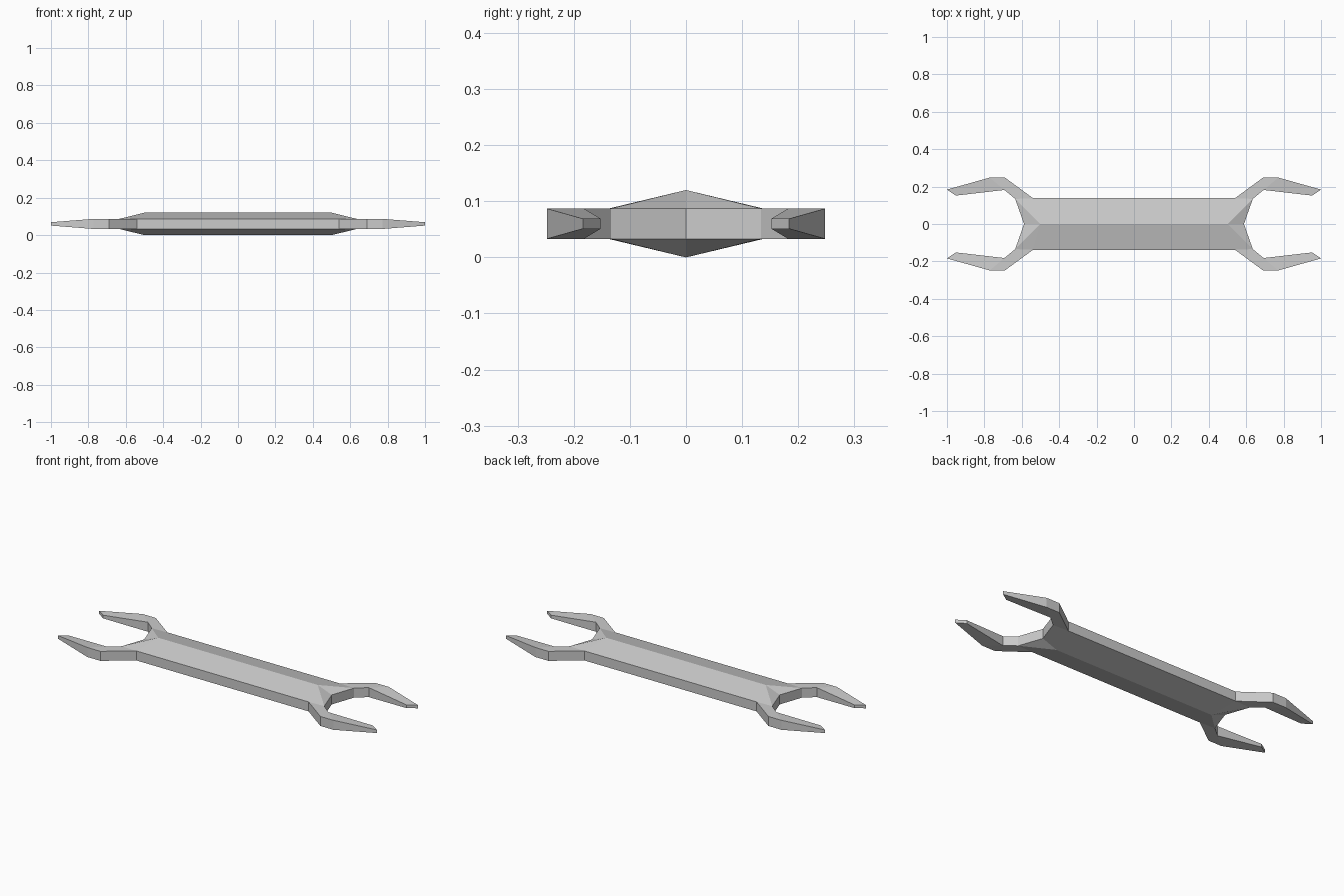
import bpy, bmesh

if "Cube" in bpy.data.objects:
    bpy.data.objects.remove(bpy.data.objects["Cube"])

MID, HALF = 0.06, 0.027          # mid height and half thickness of the rim
TIP = 0.009                      # half thickness at the jaw tips

# One quarter of the plan: x, y, half thickness
plan = {
    "mid_ridge": (0, 0, 0.06), "ridge": (0.5, 0, 0.06),
    "mid_side": (0, 0.138, HALF), "neck": (0.54, 0.138, HALF),
    "out_a": (0.69, 0.248, HALF), "out_b": (0.772, 0.248, HALF), "out_tip": (1.0, 0.184, TIP),
    "in_tip": (0.952, 0.152, TIP), "in_b": (0.693, 0.182, HALF), "in_a": (0.635, 0.134, HALF),
    "throat": (0.588, 0, HALF),
}
# Upper faces of the quarter, repeated underneath
faces = [
    ("mid_ridge", "ridge", "neck", "mid_side"),
    ("ridge", "in_a", "neck"),
    ("ridge", "throat", "in_a"),
    ("neck", "in_a", "in_b", "out_a"),
    ("out_a", "in_b", "out_b"),
    ("out_b", "in_b", "in_tip", "out_tip"),
]
# Outline that gets a vertical wall
rim = ["mid_side", "neck", "out_a", "out_b", "out_tip", "in_tip", "in_b", "in_a", "throat"]

bm = bmesh.new()
for sx in (1, -1):
    for sy in (1, -1):
        top, bottom = ({k: bm.verts.new((sx * x, sy * y, MID + s * h))
                        for k, (x, y, h) in plan.items()} for s in (1, -1))
        for f in faces:
            bm.faces.new([top[k] for k in f])
            bm.faces.new([bottom[k] for k in f])
        for a, b in zip(rim, rim[1:]):
            bm.faces.new((top[a], top[b], bottom[b], bottom[a]))

# Weld the quarters into one closed, flat-shaded body
bmesh.ops.remove_doubles(bm, verts=bm.verts[:], dist=1e-4)
bmesh.ops.recalc_face_normals(bm, faces=bm.faces[:])
mesh = bpy.data.meshes.new("wrench")
bm.to_mesh(mesh)
bm.free()
bpy.context.collection.objects.link(bpy.data.objects.new("wrench", mesh))
